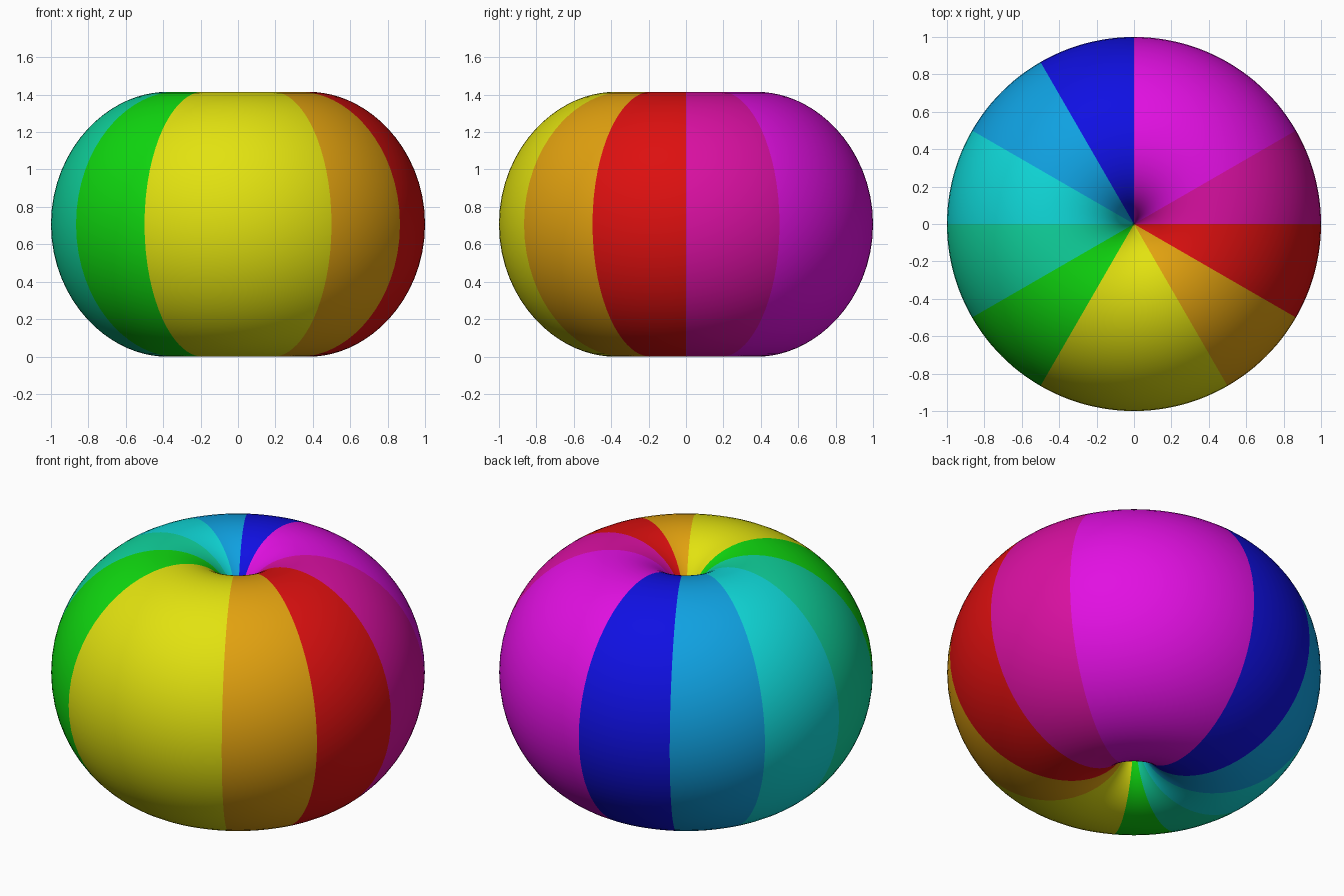
import bpy, bmesh, math

if "Cube" in bpy.data.objects:
    bpy.data.objects.remove(bpy.data.objects["Cube"])

POWER = 0.293        # dimple shape: radius = sin(polar angle) ** POWER
RINGS = 44           # rings per half
SECTORS = 144        # steps around, divisible by 12
MID = 0.707

# Colour wedges: name, end angle in degrees (from +x, anticlockwise), linear colour
WEDGES = [
    ("pink", 30, (0.70, 0.005, 0.36)),
    ("magenta", 90, (0.76, 0.005, 0.76)),
    ("blue", 120, (0.005, 0.005, 0.76)),
    ("azure", 150, (0.005, 0.36, 0.76)),
    ("cyan", 180, (0.005, 0.70, 0.70)),
    ("teal", 210, (0.005, 0.66, 0.34)),
    ("green", 240, (0.005, 0.70, 0.005)),
    ("yellow", 300, (0.76, 0.76, 0.005)),
    ("orange", 330, (0.76, 0.36, 0.005)),
    ("red", 360, (0.72, 0.005, 0.005)),
]


def profile():
    """Half outline from the upper dimple, round the equator, to the lower one."""
    upper = [(0.0, 0.02)]
    for i in range(2, RINGS + 1):
        a = math.pi / 2 * (i / RINGS) ** 2.2
        r = math.sin(a) ** POWER
        upper.append((r * math.sin(a), max(r * math.cos(a), 0.0)))
    return upper + [(x, -z) for x, z in reversed(upper[:-1])]


# Dimpled round body, revolved from the outline
bm = bmesh.new()
verts = [bm.verts.new((x, 0, z + MID)) for x, z in profile()]
edges = [bm.edges.new(pair) for pair in zip(verts, verts[1:])]
bmesh.ops.spin(bm, geom=verts + edges, cent=(0, 0, 0), axis=(0, 0, 1),
               angle=2 * math.pi, steps=SECTORS, use_merge=False)
bmesh.ops.remove_doubles(bm, verts=bm.verts, dist=1e-5)
bmesh.ops.recalc_face_normals(bm, faces=bm.faces)

# Wedge colours by direction around the axis
for f in bm.faces:
    c = f.calc_center_median()
    deg = math.degrees(math.atan2(c.y, c.x)) % 360
    f.material_index = next(i for i, w in enumerate(WEDGES) if deg < w[1])
    f.smooth = True

mesh = bpy.data.meshes.new("dimpled_body")
bm.to_mesh(mesh)
bm.free()
for name, _, rgb in WEDGES:
    mat = bpy.data.materials.new(name)
    mat.diffuse_color = (*rgb, 1)
    mat.use_nodes = True
    mat.node_tree.nodes["Principled BSDF"].inputs["Base Color"].default_value = mat.diffuse_color
    mesh.materials.append(mat)
body = bpy.data.objects.new("dimpled_body", mesh)
bpy.context.collection.objects.link(body)
